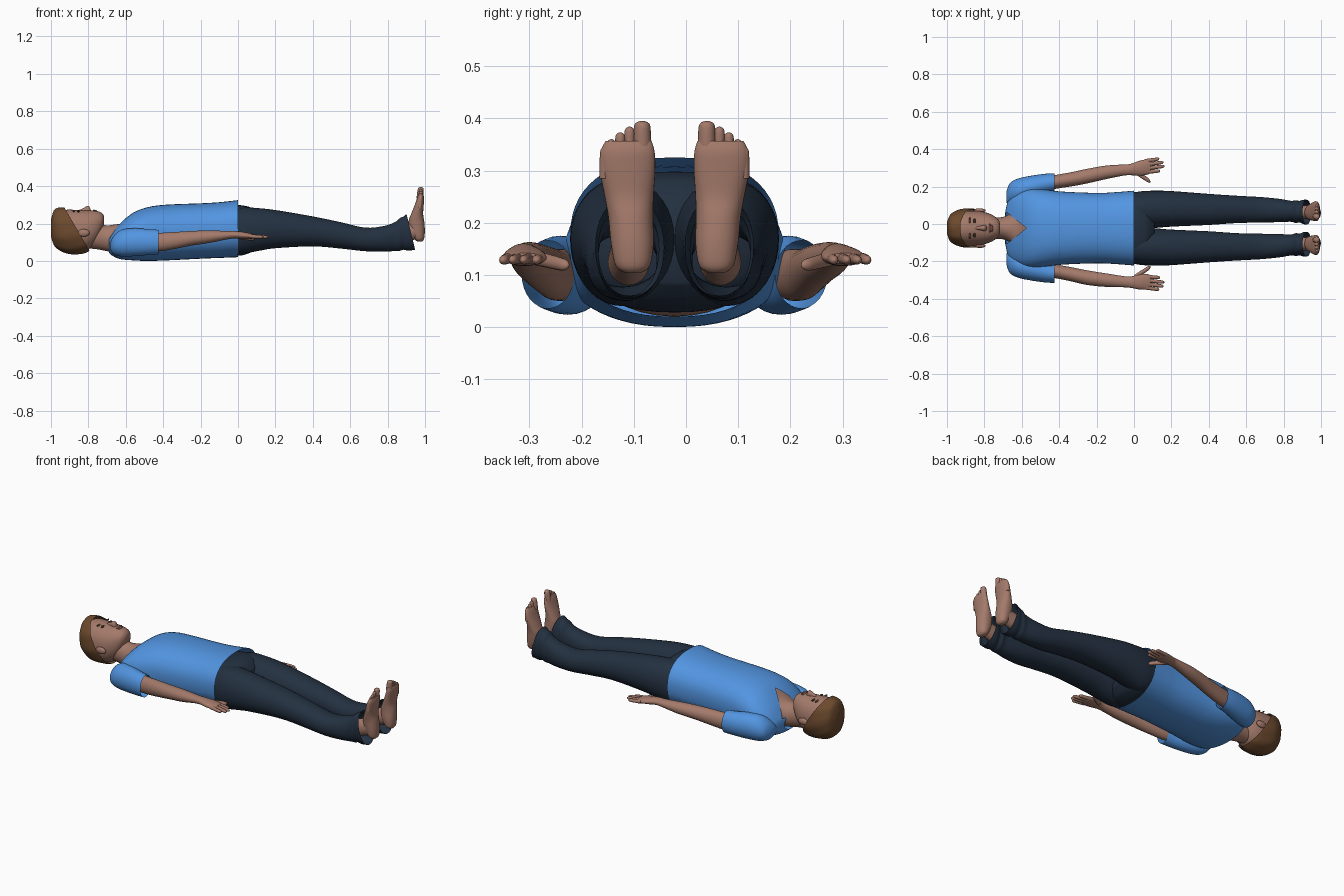
import bpy, bmesh, math
from mathutils import Vector

CY = -0.022  # symmetry plane of the body


def material(name, rgb):
    m = bpy.data.materials.new(name)
    m.diffuse_color = (*rgb, 1)
    return m


SKIN = material("skin", (0.37, 0.195, 0.145))
SHIRT = material("blue shirt", (0.085, 0.30, 0.75))
PANTS = material("navy trousers", (0.017, 0.030, 0.052))
HAIR = material("brown hair", (0.15, 0.068, 0.027))
LIPS = material("lips", (0.27, 0.11, 0.09))
EYES = material("dark eyes", (0.03, 0.02, 0.015))


def finish(bm, name, mat):
    bmesh.ops.recalc_face_normals(bm, faces=bm.faces)
    me = bpy.data.meshes.new(name)
    bm.to_mesh(me)
    bm.free()
    me.materials.append(mat)
    me.shade_smooth()
    me.set_sharp_from_angle(angle=math.radians(50))
    ob = bpy.data.objects.new(name, me)
    bpy.context.collection.objects.link(ob)
    return ob


def smooth_sections(secs, steps):
    """Spline through the sections."""
    out = []
    for i in range(len(secs) - 1):
        p0, p1, p2 = secs[max(i - 1, 0)], secs[i], secs[i + 1]
        p3 = secs[min(i + 2, len(secs) - 1)]
        for k in range(steps):
            t = k / steps
            out.append([0.5 * (2 * b + (c - a) * t + (2 * a - 5 * b + 4 * c - d) * t * t
                               + (3 * b - a - 3 * c + d) * t ** 3)
                        for a, b, c, d in zip(p0, p1, p2, p3)])
    return out + [list(secs[-1])]


def loft(name, secs, mat, n=32, steps=4, power=2.0, caps=(True, True), upright=False,
         ripple=0.0, cut=None):
    """Rings along x (or z if upright); section = (u, y, low, high, half width)."""
    bm = bmesh.new()
    rings = []
    for u, y, lo, hi, ry in smooth_sections(secs, steps):
        ring = []
        for j in range(n):
            a = 2 * math.pi * j / n
            c, s = math.cos(a), math.sin(a)
            k = 1 + ripple * math.sin(9 * a + 25 * u)
            yy = y + k * ry * math.copysign(abs(c) ** (2 / power), c)
            w = (lo + hi) / 2 + k * (hi - lo) / 2 * math.copysign(abs(s) ** (2 / power), s)
            ring.append(bm.verts.new((w, yy, u) if upright else (u, yy, w)))
        rings.append(ring)
    for r, q in zip(rings, rings[1:]):
        for j in range(n):
            bm.faces.new((r[j], r[(j + 1) % n], q[(j + 1) % n], q[j]))
    for use, ring in zip(caps, (rings[0], rings[-1])):
        if use:
            bm.faces.new(ring)
    if cut:
        cut(bm)
    return finish(bm, name, mat)


def bisect(bm, co, no, clear=False):
    bmesh.ops.bisect_plane(bm, geom=bm.verts[:] + bm.edges[:] + bm.faces[:],
                           plane_co=co, plane_no=no, clear_outer=clear)


def digit(name, p, q, r, upright=False):
    """Tapered finger or toe from p to q, both (u, y, w)."""
    p, q = Vector(p), Vector(q)
    secs = []
    for t, k in ((0, 1), (0.5, 0.95), (0.85, 0.85), (0.96, 0.55), (1, 0.15)):
        c = p.lerp(q, t)
        secs.append((c.x, c.y, c.z - r * k, c.z + r * k, r * k))
    loft(name, secs, SKIN, n=12, steps=3, upright=upright)


def ball(name, loc, size, mat):
    bm = bmesh.new()
    bmesh.ops.create_uvsphere(bm, u_segments=16, v_segments=10, radius=1)
    for v in bm.verts:
        v.co = Vector(loc) + Vector([a * b for a, b in zip(v.co, size)])
    finish(bm, name, mat)


def centred(rows):
    return [(x, CY, lo, hi, ry) for x, lo, hi, ry in rows]


# Shirt body with a V neck
def v_neck(bm):
    tip = Vector((-0.575, CY, 0.2))
    for s in (1, -1):
        bisect(bm, tip, Vector((0.085, s * 0.105, 0)))
    bisect(bm, (0, 0, 0.125), (0, 0, 1))
    gone = []
    for f in bm.faces:
        c = f.calc_center_median()
        if c.z > 0.125 and abs(c.y - CY) < (tip.x - c.x) * 0.81:
            gone.append(f)
    bmesh.ops.delete(bm, geom=gone, context='FACES')


loft("shirt_body", centred([
    (-0.69, 0.045, 0.13, 0.075), (-0.672, 0.028, 0.15, 0.15), (-0.63, 0.01, 0.202, 0.195),
    (-0.56, 0.003, 0.258, 0.212), (-0.48, 0.0, 0.288, 0.206), (-0.38, 0.003, 0.301, 0.195),
    (-0.2, 0.012, 0.308, 0.188), (-0.1, 0.016, 0.314, 0.192), (0, 0.02, 0.325, 0.2)]),
    SHIRT, n=56, power=2.35, caps=(False, False), cut=v_neck)

# Neck and upper chest
loft("neck", centred([
    (-0.83, 0.07, 0.20, 0.058), (-0.75, 0.062, 0.198, 0.057), (-0.70, 0.052, 0.19, 0.06),
    (-0.66, 0.045, 0.195, 0.08), (-0.62, 0.03, 0.203, 0.13), (-0.56, 0.02, 0.245, 0.17),
    (-0.52, 0.03, 0.262, 0.17)]), SKIN)

# Head
loft("head", centred([
    (-0.985, 0.13, 0.20, 0.03), (-0.96, 0.08, 0.255, 0.07), (-0.92, 0.055, 0.273, 0.09),
    (-0.87, 0.048, 0.273, 0.093), (-0.82, 0.052, 0.27, 0.09), (-0.78, 0.075, 0.27, 0.08),
    (-0.75, 0.11, 0.266, 0.066), (-0.728, 0.16, 0.256, 0.048), (-0.716, 0.195, 0.24, 0.026)]),
    SKIN, n=40, power=2.15)
loft("nose", centred([
    (-0.86, 0.25, 0.268, 0.006), (-0.83, 0.25, 0.281, 0.010), (-0.806, 0.25, 0.294, 0.015),
    (-0.795, 0.25, 0.290, 0.016), (-0.787, 0.25, 0.272, 0.010)]), SKIN, n=16)
ball("upper_lip", (-0.770, CY, 0.269), (0.006, 0.026, 0.006), LIPS)
ball("lower_lip", (-0.760, CY, 0.267), (0.006, 0.021, 0.006), LIPS)
for s in (1, -1):
    ball("eye", (-0.853, CY + s * 0.036, 0.264), (0.007, 0.015, 0.006), EYES)
    ball("eyebrow", (-0.878, CY + s * 0.038, 0.266), (0.005, 0.021, 0.005), HAIR)
    ball("ear", (-0.825, CY + s * 0.094, 0.15), (0.032, 0.012, 0.02), SKIN)

# Hair cap, trimmed from the forehead to the nape
loft("hair", centred([
    (-1.0, 0.13, 0.22, 0.03), (-0.985, 0.085, 0.268, 0.068), (-0.96, 0.06, 0.284, 0.088),
    (-0.92, 0.042, 0.286, 0.102), (-0.87, 0.036, 0.284, 0.104), (-0.82, 0.042, 0.28, 0.1),
    (-0.78, 0.06, 0.28, 0.085)]), HAIR, n=72, power=2.15, ripple=0.012,
    cut=lambda bm: bisect(bm, (-0.925, 0, 0.28), (1, 0, 0.58), True))

# Trouser seat
loft("trouser_seat", centred([
    (-0.08, 0.035, 0.29, 0.178), (0, 0.028, 0.298, 0.192), (0.04, 0.035, 0.294, 0.19),
    (0.075, 0.05, 0.282, 0.17), (0.11, 0.085, 0.25, 0.10)]), PANTS, n=48, power=2.35)

LEG = [(-0.03, 0.095, 0.045, 0.275, 0.088), (0.03, 0.098, 0.04, 0.286, 0.098),
       (0.1, 0.1, 0.052, 0.283, 0.1), (0.2, 0.103, 0.068, 0.272, 0.095),
       (0.4, 0.1, 0.078, 0.238, 0.083), (0.55, 0.1, 0.066, 0.207, 0.073),
       (0.68, 0.098, 0.052, 0.178, 0.068), (0.78, 0.094, 0.05, 0.187, 0.062),
       (0.84, 0.09, 0.053, 0.208, 0.056), (0.865, 0.088, 0.054, 0.228, 0.061),
       (0.885, 0.088, 0.06, 0.238, 0.058), (0.91, 0.086, 0.055, 0.252, 0.066),
       (0.95, 0.085, 0.06, 0.235, 0.064)]
FOOT = [(0.104, 0.08, 0.958, 0.984, 0.016), (0.118, 0.08, 0.942, 0.995, 0.033),
        (0.16, 0.081, 0.922, 0.999, 0.041), (0.21, 0.084, 0.912, 0.996, 0.043),
        (0.25, 0.087, 0.925, 0.99, 0.047), (0.30, 0.09, 0.945, 0.993, 0.053),
        (0.335, 0.09, 0.957, 0.995, 0.052), (0.357, 0.088, 0.967, 0.99, 0.044)]
TOES = [(0.062, 0.395, 0.018), (0.086, 0.384, 0.0115), (0.104, 0.373, 0.011),
        (0.121, 0.360, 0.0105), (0.134, 0.345, 0.010)]
SLEEVE = [(-0.682, 0.165, 0.06, 0.10, 0.03), (-0.664, 0.185, 0.035, 0.135, 0.055),
          (-0.62, 0.2, 0.024, 0.168, 0.065), (-0.55, 0.218, 0.026, 0.175, 0.062),
          (-0.48, 0.235, 0.032, 0.17, 0.055), (-0.425, 0.243, 0.036, 0.166, 0.05)]
# Arm sections: x, y on the left side, y on the right side, low, high, half width
ARM = [(-0.52, 0.205, 0.238, 0.05, 0.15, 0.04), (-0.42, 0.225, 0.253, 0.052, 0.15, 0.037),
       (-0.33, 0.24, 0.27, 0.066, 0.155, 0.038), (-0.25, 0.256, 0.287, 0.082, 0.16, 0.039),
       (-0.15, 0.276, 0.3, 0.097, 0.163, 0.036), (-0.06, 0.288, 0.308, 0.115, 0.16, 0.03),
       (-0.02, 0.291, 0.311, 0.12, 0.16, 0.03), (0.03, 0.298, 0.31, 0.117, 0.155, 0.04),
       (0.07, 0.305, 0.308, 0.118, 0.147, 0.041), (0.088, 0.306, 0.308, 0.122, 0.142, 0.034)]
# Fingers: offset at the knuckle, tip x, offset at the tip
FINGERS = [(0.031, 0.135, 0.042), (0.011, 0.158, 0.024), (-0.009, 0.163, 0.003),
           (-0.028, 0.14, -0.022)]

for s, side in ((1, "left"), (-1, "right")):
    def mirrored(rows):
        return [(u, CY + s * d, lo, hi, ry) for u, d, lo, hi, ry in rows]

    # Trouser leg with a slanted open cuff
    loft(side + "_trouser_leg", mirrored(LEG), PANTS, n=36, power=2.1, caps=(True, False),
         cut=lambda bm: bisect(bm, (0.942, 0, 0.08), (1, 0, 0.24), True))
    # Ankle, foot and toes
    loft(side + "_ankle", mirrored([(0.8, 0.088, 0.08, 0.17, 0.04), (0.9, 0.085, 0.1, 0.2, 0.036),
                                    (0.96, 0.084, 0.12, 0.21, 0.036)]), SKIN)
    loft(side + "_foot", mirrored(FOOT), SKIN, upright=True, power=2.2)
    for d, top, r in TOES:
        y = CY + s * d
        digit(side + "_toe", (top - 0.06, y, 0.972), (top, y, 0.978), r, True)
    # Sleeve, arm and hand
    loft(side + "_sleeve", mirrored(SLEEVE), SHIRT, caps=(True, False))
    loft(side + "_arm", [(r[0], s * r[1 if s > 0 else 2], *r[3:]) for r in ARM], SKIN, n=28)
    palm = 0.306 if s > 0 else 0.309
    for a, x, b in FINGERS:
        digit(side + "_finger", (0.06, s * (palm + a), 0.132), (x, s * (palm + b), 0.128), 0.0105)
    digit(side + "_thumb", (0.0, s * (palm - 0.022), 0.132), (0.088, s * (palm - 0.08), 0.118), 0.014)
